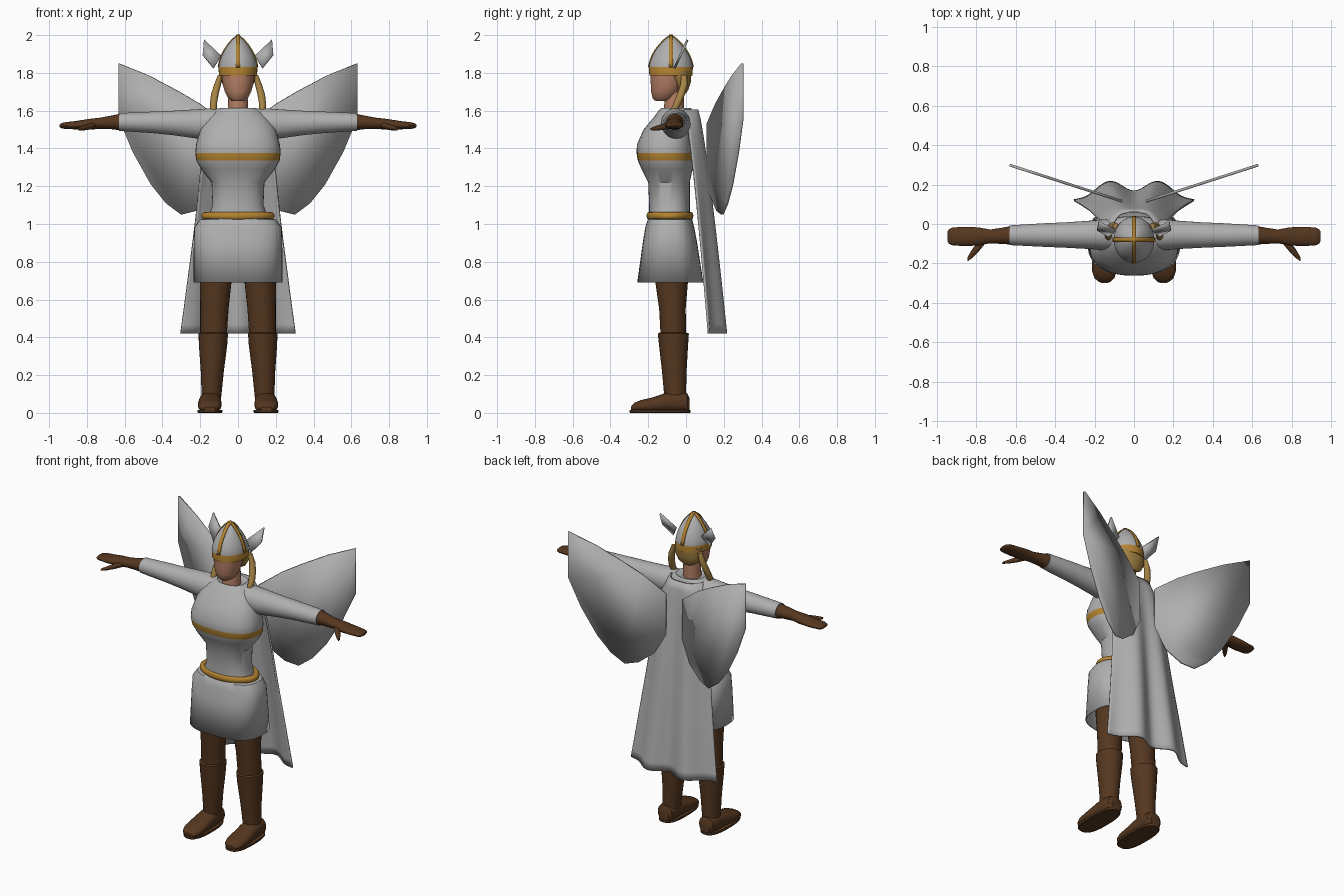
import bpy, bmesh
from math import sin, cos, pi, copysign

cube = bpy.data.objects.get("Cube")
if cube:
    bpy.data.objects.remove(cube, do_unlink=True)


def material(name, rgb):
    m = bpy.data.materials.new(name)
    m.use_nodes = True
    m.diffuse_color = (*rgb, 1)
    m.node_tree.nodes["Principled BSDF"].inputs["Base Color"].default_value = (*rgb, 1)
    return m


silver = material("silver", (0.43, 0.43, 0.43))
gold = material("gold", (0.46, 0.23, 0.03))
blonde = material("blonde", (0.38, 0.23, 0.06))
skin = material("skin", (0.46, 0.21, 0.13))
leather = material("brown leather", (0.09, 0.038, 0.014))
made = []


def finish(name, bm, mats, rule=None, thickness=0):
    bmesh.ops.recalc_face_normals(bm, faces=bm.faces)
    if rule:
        for f in bm.faces:
            f.material_index = rule(f.calc_center_median())
    me = bpy.data.meshes.new(name)
    bm.to_mesh(me)
    bm.free()
    for m in mats:
        me.materials.append(m)
    ob = bpy.data.objects.new(name, me)
    bpy.context.collection.objects.link(ob)
    if thickness:
        mod = ob.modifiers.new("thickness", "SOLIDIFY")
        mod.thickness = thickness
        mod.offset = 0
    made.append(ob)
    return ob


def loft(name, rings, mats, axis="z", n=40, power=1.0, cap=True, rule=None, side=1, thickness=0):
    """Skin rings of (position on axis, centre a, centre b, radius a, radius b)."""
    bm = bmesh.new()
    loops = []
    for t, ca, cb, ra, rb in rings:
        loop = []
        for i in range(n):
            c, s = cos(2 * pi * i / n), sin(2 * pi * i / n)
            a = ca + ra * copysign(abs(c) ** power, c)
            b = cb + rb * copysign(abs(s) ** power, s)
            x, y, z = {"x": (t, a, b), "y": (a, t, b), "z": (a, b, t)}[axis]
            loop.append(bm.verts.new((x * side, y, z)))
        loops.append(loop)
    for lo, hi in zip(loops, loops[1:]):
        for i in range(n):
            j = (i + 1) % n
            bm.faces.new((lo[i], lo[j], hi[j], hi[i]))
    if cap:
        bm.faces.new(loops[0])
        bm.faces.new(loops[-1])
    return finish(name, bm, mats, rule, thickness)


def body(rows):
    """Rows of (z, half width, front y, back y) as centred rings."""
    return [(z, 0, (f + b) / 2, w, (b - f) / 2) for z, w, f, b in rows]


def plate(name, outline, depth, mat, thickness, side):
    """Flat panel from an x-z outline, with y given by depth(x, z)."""
    bm = bmesh.new()
    bm.faces.new([bm.verts.new((x * side, depth(x, z), z)) for x, z in outline])
    return finish(name, bm, [mat], thickness=thickness)


# Armoured torso with a gold band round the chest
loft("torso", body([
    (1.03, .16, -.195, .02), (1.10, .135, -.195, .02), (1.22, .14, -.2, .02),
    (1.29, .195, -.235, .035), (1.335, .22, -.255, .04), (1.375, .226, -.262, .04),
    (1.42, .222, -.26, .04), (1.5, .2, -.225, .04), (1.56, .165, -.175, .04),
    (1.6, .12, -.145, .035), (1.615, .09, -.13, .025), (1.6, .05, -.11, 0)]),
    [silver, gold], power=.85, rule=lambda c: int(1.335 < c.z < 1.375))

# Skirt
loft("skirt", body([
    (1.03, .14, -.19, .01), (1.02, .2, -.2, .03), (.98, .228, -.212, .04),
    (.9, .23, -.225, .055), (.69, .232, -.254, .088)]),
    [silver], power=.75, cap=False, thickness=.008)

# Belt
bpy.ops.mesh.primitive_torus_add(major_radius=.18, minor_radius=.02, major_segments=48,
                                 minor_segments=12, location=(0, -.085, 1.043))
belt = bpy.context.object
belt.name = "belt"
belt.scale = (.97, .62, 1)
belt.data.materials.append(gold)
made.append(belt)

# Neck, face and hair
loft("neck", body([(1.57, .055, -.12, -.01), (1.7, .05, -.11, -.01)]), [skin])
loft("face", body([
    (1.65, .03, -.16, -.09), (1.665, .052, -.176, -.06), (1.70, .07, -.185, -.03),
    (1.75, .083, -.187, -.01), (1.81, .086, -.188, -.01)]), [skin])
loft("hair", body([
    (1.69, .03, -.03, 0), (1.71, .065, -.05, .012), (1.75, .087, -.07, .025),
    (1.81, .095, -.11, .03)]), [blonde])

# Helmet with gold rim and crossed ridges
profile = [(1.785, .101), (1.83, .103), (1.86, .097), (1.89, .087),
           (1.92, .072), (1.95, .052), (1.975, .031), (1.99, .014), (1.997, .002)]
HEAD_Y, LONG = -.08, 1.13
loft("helmet", [(z, 0, HEAD_Y, r, r * LONG) for z, r in profile], [silver, gold],
     rule=lambda c: int(c.z < 1.83))
path = [(r + .002, z) for z, r in profile[1:]] + [(0, 1.999)]
path += [(-r, z) for r, z in reversed(path[:-1])]
for name, lengthwise in (("front_back_ridge", True), ("side_ridge", False)):
    bm = bmesh.new()
    rows = []
    for r, z in path:
        row = []
        for w in (-.011, .011):
            x, y = (w, r * LONG) if lengthwise else (r, w)
            row.append(bm.verts.new((x, y + HEAD_Y, z)))
        rows.append(row)
    for a, b in zip(rows, rows[1:]):
        bm.faces.new((a[0], a[1], b[1], b[0]))
    finish(name, bm, [gold], thickness=.006)

# Cape with soft folds that deepen towards the hem
bm = bmesh.new()
COLS, ROWS = 48, 24
widths = [.11, .165, .185, .2, .212, .225, .24, .256, .272, .288, .305]
grid = []
for j in range(ROWS + 1):
    t = j / ROWS
    k = min(int(t * 10), 9)
    w = widths[k] + (widths[k + 1] - widths[k]) * (t * 10 - k)
    row = []
    for i in range(COLS + 1):
        u = 2 * i / COLS - 1
        y = .06 + .105 * t ** .7 + .05 * t * sin(pi * u / .8) ** 2 - .07 * u ** 4
        row.append(bm.verts.new((u * w, y, 1.605 - 1.185 * t)))
    grid.append(row)
for a, b in zip(grid, grid[1:]):
    for i in range(COLS):
        bm.faces.new((a[i], a[i + 1], b[i + 1], b[i]))
finish("cape", bm, [silver], thickness=.01)

wing_outline = [(.06, 1.53), (.2, 1.635), (.31, 1.70), (.47, 1.785), (.63, 1.85),
                (.63, 1.56), (.555, 1.38), (.46, 1.21), (.38, 1.11), (.30, 1.05),
                (.22, 1.07), (.13, 1.14), (.06, 1.27)]
crest_outline = [(.18, 1.975), (.09, 1.89), (.13, 1.825), (.187, 1.895)]

for side, label in ((1, "left"), (-1, "right")):
    # Back wing and helmet wing
    plate(label + "_wing", wing_outline, lambda x, z: .115 + .322 * (x - .06),
          silver, .014, side)
    plate(label + "_helmet_wing", crest_outline, lambda x, z: -.06 + .45 * (z - 1.825),
          silver, .012, side)

    # Braid
    loft(label + "_braid", [
        (1.79, .092, -.01, .014, .016), (1.74, .108, -.01, .018, .019),
        (1.69, .122, -.025, .02, .021), (1.64, .13, -.045, .019, .021),
        (1.60, .13, -.065, .017, .02), (1.57, .125, -.075, .01, .012)],
        [blonde], n=16, side=side)

    # Sleeve, glove and thumb
    loft(label + "_sleeve", [
        (.08, -.055, 1.53, .075, .08), (.15, -.055, 1.53, .078, .082),
        (.22, -.055, 1.53, .072, .077), (.35, -.056, 1.535, .064, .064),
        (.45, -.056, 1.538, .06, .057), (.63, -.057, 1.54, .05, .047)],
        [silver], axis="x", n=32, side=side)
    loft(label + "_glove", [
        (.62, -.057, 1.54, .047, .044), (.67, -.06, 1.538, .041, .036),
        (.73, -.063, 1.533, .035, .03), (.79, -.063, 1.528, .046, .028),
        (.86, -.063, 1.523, .049, .022), (.92, -.063, 1.521, .045, .017),
        (.938, -.063, 1.52, .037, .012), (.945, -.063, 1.52, .025, .005)],
        [leather], axis="x", n=24, side=side)
    loft(label + "_thumb", [
        (.755, -.075, 1.525, .025, .018), (.79, -.115, 1.515, .028, .016),
        (.82, -.15, 1.508, .022, .013), (.845, -.18, 1.503, .01, .007)],
        [leather], axis="x", n=16, side=side)

    # Thigh, boot, foot and sole
    loft(label + "_thigh", [
        (.95, .115, -.075, .09, .09), (.69, .118, -.076, .083, .086),
        (.55, .125, -.072, .075, .07), (.40, .13, -.066, .07, .068)],
        [leather], n=28, side=side)
    loft(label + "_boot", [
        (.425, .13, -.068, .07, .07), (.42, .131, -.067, .078, .082),
        (.36, .132, -.066, .075, .077), (.22, .136, -.062, .061, .065),
        (.1, .14, -.058, .053, .058), (.04, .145, -.055, .05, .055)],
        [leather], n=28, side=side)
    loft(label + "_foot", [
        (.018, .147, .045, .035, .035), (.005, .147, .055, .05, .05),
        (-.05, .147, .058, .058, .055), (-.11, .148, .055, .06, .05),
        (-.17, .15, .044, .063, .04), (-.24, .15, .036, .062, .031),
        (-.275, .15, .03, .05, .023), (-.292, .15, .022, .03, .01)],
        [leather], axis="y", n=24, power=.85, side=side)
    loft(label + "_sole", [
        (0, .149, -.138, .063, .158), (.004, .149, -.138, .066, .162),
        (.016, .149, -.138, .066, .162)], [leather], power=.75, side=side)

# Smooth shading with sharp edges kept
bpy.ops.object.select_all(action="DESELECT")
for ob in made:
    ob.select_set(True)
bpy.context.view_layer.objects.active = made[0]
bpy.ops.object.shade_smooth_by_angle(angle=.6)
